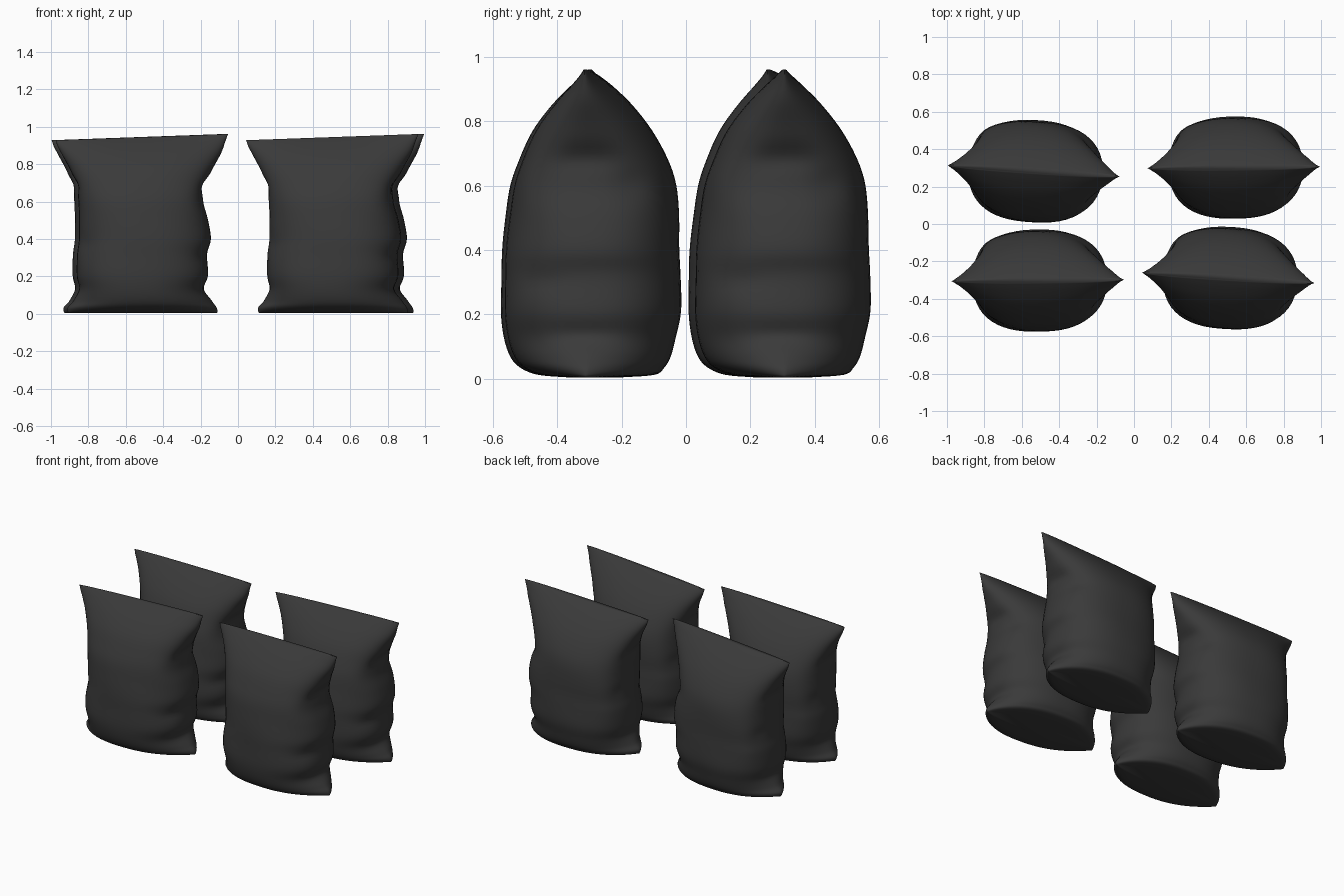
import bpy, bmesh
from math import sin, cos, pi, exp, radians
from mathutils import Vector

cube = bpy.data.objects.get("Cube")
if cube:
    bpy.data.objects.remove(cube)

mat = bpy.data.materials.new("charcoal plastic")
mat.use_nodes = True
COLOUR = (0.042, 0.042, 0.042, 1)
mat.diffuse_color = COLOUR
mat.node_tree.nodes["Principled BSDF"].inputs["Base Color"].default_value = COLOUR

SEGMENTS = 56
STEPS = 5
CORNER = 2.4

# Sack profile: height, left and right reach, front and back depth, edge sharpness
PROFILE = [Vector(row) for row in (
    (.004, .39, .40, .07, .09, .8),
    (.012, .395, .405, .16, .19, .75),
    (.035, .395, .40, .215, .22, .7),
    (.07, .365, .375, .245, .24, .62),
    (.13, .34, .338, .265, .255, .48),
    (.21, .347, .355, .275, .27, .42),
    (.32, .345, .35, .272, .27, .41),
    (.40, .335, .37, .268, .268, .42),
    (.50, .335, .355, .258, .266, .4),
    (.60, .338, .33, .245, .255, .38),
    (.68, .35, .34, .218, .23, .38),
    (.77, .38, .38, .175, .182, .42),
    (.85, .42, .425, .115, .12, .48),
    (.91, .449, .448, .055, .058, .5),
    (.945, .46, .462, .013, .013, .5),
)]

# Folds (positive) and bulges (negative): angle, height, angular spread, height spread, strength
DENTS = (
    (0, .68, .3, .04, .035), (.4, .60, .25, .05, .02),
    (pi, .69, .25, .04, .025), (-.4, .30, .25, .03, .012),
    (-2.7, .36, .2, .06, .015), (2.8, .45, .15, .04, .01),
    (0, .14, .3, .03, .012), (pi, .14, .3, .03, .012),
    (2.45, .40, .3, .25, -.025), (-.7, .6, .3, .1, -.015),
)


def smooth_rows(rows):
    """Catmull-Rom interpolation between profile rows."""
    result = []
    last = len(rows) - 1
    for i in range(last):
        a, b, c, d = rows[max(i - 1, 0)], rows[i], rows[i + 1], rows[min(i + 2, last)]
        for s in range(STEPS):
            t = s / STEPS
            result.append((2 * b + (c - a) * t + (2 * a - 5 * b + 4 * c - d) * t * t
                           + (3 * b - a - 3 * c + d) * t ** 3) / 2)
    return result + [rows[-1]]


def dent_amount(angle, z):
    total = 0
    for a, h, wide, tall, strength in DENTS:
        gap = (angle - a + pi) % (2 * pi) - pi
        total += strength * exp(-(gap / wide) ** 2 - ((z - h) / tall) ** 2)
    return total


def make_sack_mesh():
    bm = bmesh.new()
    rings = []
    for z, left, right, front, back, sharp in smooth_rows(PROFILE):
        ring = []
        fullness = max(0, sin(pi * min(z, .9) / .9))
        for k in range(SEGMENTS):
            angle = 2 * pi * k / SEGMENTS
            c, s = cos(angle), sin(angle)
            x = c * (right if c > 0 else left)
            bulge = max(0, 1 - abs(c) ** CORNER) ** sharp
            y = bulge * (back if s > 0 else -front)
            shrink = 1 - 1.6 * dent_amount(angle, z)
            # Gentle slack in the broad faces
            shrink += .008 * fullness * sin(3 * angle + 14 * z) * abs(s)
            tilt = .036 * x * (z / .945) ** 4
            ring.append(bm.verts.new((x * shrink, y * shrink, z + tilt)))
        rings.append(ring)
    for low, high in zip(rings, rings[1:]):
        for k in range(SEGMENTS):
            n = (k + 1) % SEGMENTS
            bm.faces.new((low[k], low[n], high[n], high[k]))
    bm.faces.new(reversed(rings[0]))
    bm.faces.new(rings[-1])
    bm.normal_update()
    mesh = bpy.data.meshes.new("sack")
    bm.to_mesh(mesh)
    bm.free()
    mesh.materials.append(mat)
    return mesh


# Four sacks in two rows, each turned a little
sack = make_sack_mesh()
for name, x, y, turn in (
    ("front_right_sack", -.515, -.302, .5),
    ("front_left_sack", .503, -.288, -3.4),
    ("back_right_sack", -.537, .283, -3.7),
    ("back_left_sack", .533, .302, .5),
):
    obj = bpy.data.objects.new(name, sack)
    obj.location = (x, y, 0)
    obj.rotation_euler.z = radians(turn)
    bpy.context.collection.objects.link(obj)
    bpy.context.view_layer.objects.active = obj
    obj.select_set(True)
bpy.ops.object.shade_smooth_by_angle(angle=radians(70))
